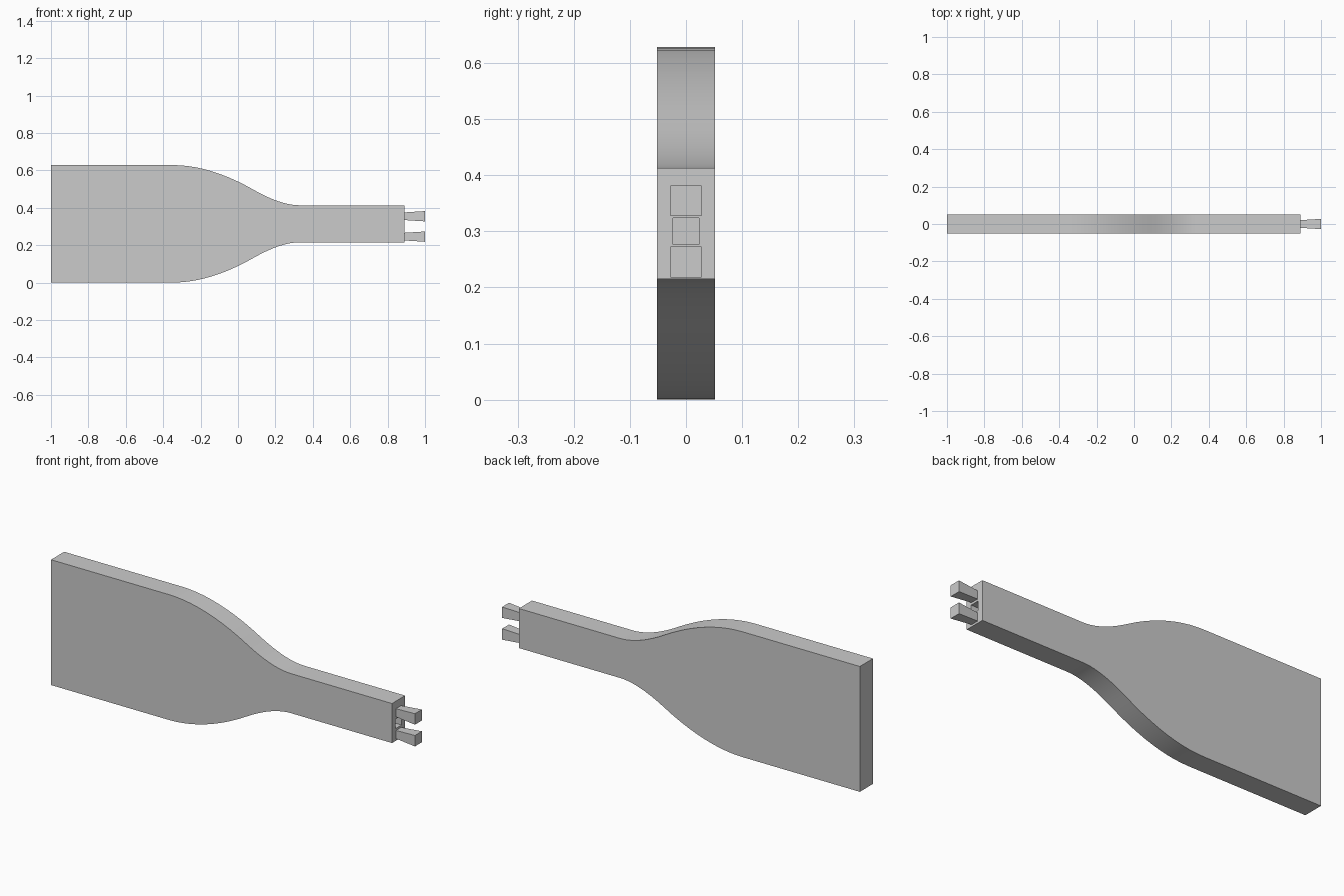
import bpy, bmesh, math
from mathutils import Vector

cube = bpy.data.objects.get("Cube")
if cube:
    bpy.data.objects.remove(cube, do_unlink=True)

END_X, HALF_Y, MID_Z = 0.89, 0.052, 0.314
PLUG_Z = 0.30

grey = bpy.data.materials.new("plain_grey")
grey.use_nodes = True
colour = (0.6, 0.6, 0.6, 1)
grey.diffuse_color = colour
grey.node_tree.nodes["Principled BSDF"].inputs["Base Color"].default_value = colour


def finish(name, bm):
    bmesh.ops.recalc_face_normals(bm, faces=bm.faces)
    mesh = bpy.data.meshes.new(name)
    bm.to_mesh(mesh)
    bm.free()
    obj = bpy.data.objects.new(name, mesh)
    bpy.context.collection.objects.link(obj)
    mesh.materials.append(grey)
    return obj


def bend(a, b, c, steps=10):
    """Quadratic curve from a to c, pulled towards b."""
    a, b, c = Vector(a), Vector(b), Vector(c)
    return [a.lerp(b, i / steps).lerp(b.lerp(c, i / steps), i / steps)
            for i in range(steps + 1)]


def tapered_block(name, x0, x1, z, root, tip):
    """Square block along x, given half widths at each end."""
    bm = bmesh.new()
    bmesh.ops.create_cube(bm, size=2)
    for v in bm.verts:
        half = root if v.co.x < 0 else tip
        v.co = (x0 if v.co.x < 0 else x1, v.co.y * half, z + v.co.z * half)
    return finish(name, bm)


# Paddle body: mirrored outline of x and half height, given thickness
half_height = MID_Z
neck = 0.099
waist = (0.085, 0.181)
upper = [Vector((-1, half_height))]
upper += bend((-0.35, half_height), (-0.147, half_height), waist)
upper += bend(waist, (0.229, neck), (0.33, neck))[1:]
upper.append(Vector((END_X, neck)))
outline = upper + [Vector((p.x, -p.y)) for p in reversed(upper)]

bm = bmesh.new()
face = bm.faces.new([bm.verts.new((p.x, -HALF_Y, MID_Z + p.y)) for p in outline])
moved = bmesh.ops.extrude_face_region(bm, geom=[face])["geom"]
bmesh.ops.translate(bm, vec=(0, 2 * HALF_Y, 0),
                    verts=[g for g in moved if isinstance(g, bmesh.types.BMVert)])
body = finish("paddle_body", bm)

# Square socket cut into the narrow end
cutter = tapered_block("socket_cutter", END_X - 0.1, END_X + 0.05, PLUG_Z, 0.0235, 0.0235)
cutter.hide_render = True
cutter.hide_viewport = True
cut = body.modifiers.new("socket", "BOOLEAN")
cut.operation = "DIFFERENCE"
cut.solver = "EXACT"
cut.object = cutter

# Two flared prongs above and below the socket
for name, side in (("upper_prong", 1), ("lower_prong", -1)):
    tapered_block(name, END_X, 1.0, PLUG_Z + side * 0.0545, 0.0205, 0.0275)

# Smooth the curved shoulders, keep the outline edges crisp
bpy.ops.object.select_all(action="DESELECT")
body.select_set(True)
bpy.context.view_layer.objects.active = body
bpy.ops.object.shade_smooth_by_angle(angle=math.radians(30))
